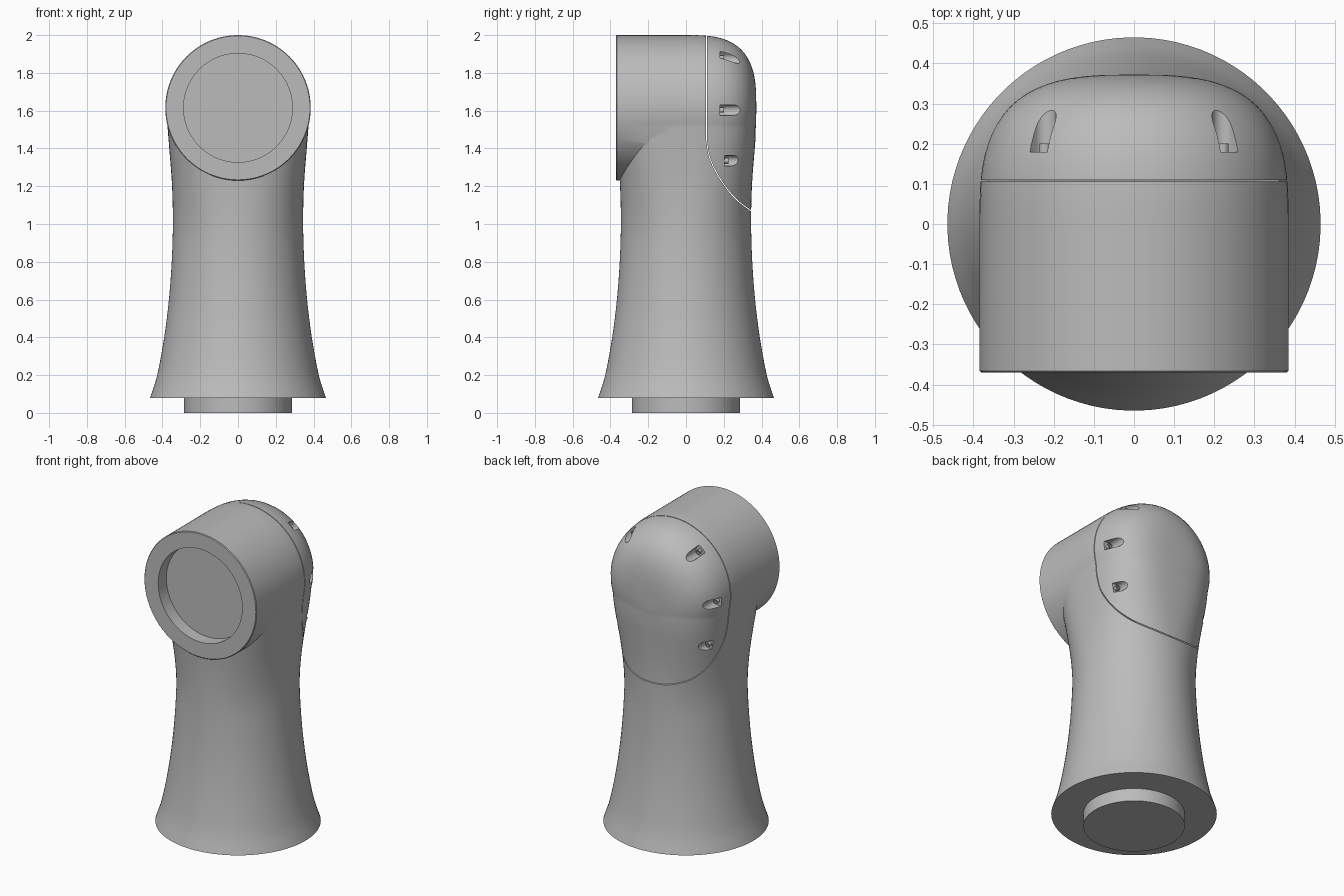
import bpy, bmesh
from math import sin, cos, pi, radians
from mathutils import Matrix, Vector

cube = bpy.data.objects.get("Cube")
if cube:
    bpy.data.objects.remove(cube, do_unlink=True)

grey = bpy.data.materials.new("light grey")
grey.use_nodes = True
grey.diffuse_color = (0.5, 0.5, 0.5, 1)
grey.node_tree.nodes["Principled BSDF"].inputs["Base Color"].default_value = (0.5, 0.5, 0.5, 1)

AXIS_Z = 1.615   # height of the horizontal joint axis
R = 0.385        # joint barrel radius
SEG = 96


def make(name, bm):
    bmesh.ops.recalc_face_normals(bm, faces=bm.faces)
    mesh = bpy.data.meshes.new(name)
    bm.to_mesh(mesh)
    bm.free()
    mesh.materials.append(grey)
    ob = bpy.data.objects.new(name, mesh)
    bpy.context.collection.objects.link(ob)
    return ob


def loft(name, rings):
    """Skin a list of point rings and cap both ends."""
    bm = bmesh.new()
    rows = [[bm.verts.new(p) for p in ring] for ring in rings]
    for a, b in zip(rows, rows[1:]):
        for i in range(len(a)):
            j = (i + 1) % len(a)
            bm.faces.new((a[i], a[j], b[j], b[i]))
    bm.faces.new(rows[0])
    bm.faces.new(rows[-1])
    return make(name, bm)


def ring_y(y, r, cx=0, cz=AXIS_Z, seg=SEG):
    return [(cx + r * cos(2 * pi * i / seg), y, cz + r * sin(2 * pi * i / seg)) for i in range(seg)]


def ring_z(z, rx, ry, n):
    """Superellipse ring; n = 2 is round, larger is squarer."""
    pts = []
    for i in range(SEG):
        c, s = cos(2 * pi * (i + 0.5) / SEG), sin(2 * pi * (i + 0.5) / SEG)
        k = (abs(c) ** n + abs(s) ** n) ** (-1 / n)
        pts.append((rx * c * k, ry * s * k, z))
    return pts


def activate(ob):
    bpy.ops.object.select_all(action='DESELECT')
    ob.select_set(True)
    bpy.context.view_layer.objects.active = ob


def boolean(ob, other, op, discard=True):
    mod = ob.modifiers.new("cut", 'BOOLEAN')
    mod.object, mod.operation, mod.solver = other, op, 'EXACT'
    activate(ob)
    bpy.ops.object.modifier_apply(modifier=mod.name)
    if discard:
        bpy.data.objects.remove(other, do_unlink=True)


def smooth(ob):
    activate(ob)
    bpy.ops.object.shade_smooth_by_angle(angle=radians(32))


def spline(points, steps):
    """Catmull-Rom curve through 2D points."""
    p = [Vector(q) for q in points]
    p = [2 * p[0] - p[1]] + p + [2 * p[-1] - p[-2]]
    out = []
    for a, b, c, d in zip(p, p[1:], p[2:], p[3:]):
        for k in range(steps):
            t = k / steps
            out.append(0.5 * (2 * b + (c - a) * t + (2 * a - 5 * b + 4 * c - d) * t ** 2
                              + (3 * b - a - 3 * c + d) * t ** 3))
    return out + [p[-2]]


# Waisted column, growing squarer toward the joint
profile = [(0.465, 0.08), (0.428, 0.2), (0.391, 0.4), (0.366, 0.6), (0.351, 0.8),
           (0.345, 1.0), (0.349, 1.2), (0.364, 1.4), (0.381, 1.612)]
rings = []
for r, z in spline(profile, 4):
    t = min(max((z - 0.9) / 0.71, 0), 1)
    rings.append(ring_z(z, r, min(r, 0.368), 2 + t * t * (3 - 2 * t)) if z > 0.9 else ring_z(z, r, r, 2))
body = loft("arm_body", rings)

# Horizontal joint barrel with a domed back
rings = [ring_y(-0.37, R - 0.004), ring_y(-0.366, R)]
for k in range(25):
    s = sin(pi / 2 * k / 24.3)
    c = cos(pi / 2 * k / 24.3)
    f = (s ** 3 + c ** 3) ** (-1 / 3)
    rings.append(ring_y(0.372 * s * f, R * c * f))
boolean(body, loft("barrel", rings), 'UNION')

# Round socket in the joint face
boolean(body, loft("socket_cutter", [ring_y(-0.5, 0.288), ring_y(-0.29, 0.288)]), 'DIFFERENCE')

# Screw pockets: (x, y, z, outward direction) for the +x side, mirrored to -x
pockets = [(0.222, 0.18, 1.878, (0.64, 0.77)), (0.342, 0.18, 1.603, (1, 0)), (0.305, 0.205, 1.335, (1, 0))]


def pocket_ring(x, y, z, out, side, r):
    """U-shaped section, open outward from the barrel axis."""
    o = Vector((out[0] * side, 0, out[1]))
    w = Vector((-o.z, 0, o.x))
    c = Vector((x * side, y, z))
    arc = [c + r * (w * cos(a) - o * sin(a)) for a in (pi * k / 12 for k in range(13))]
    return arc + [c - r * w + 0.15 * o, c + r * w + 0.15 * o]


for side in (1, -1):
    for x, y, z, out in pockets:
        cutter = loft("pocket_cutter", [pocket_ring(x, y, z, out, side, 0.028),
                                        pocket_ring(x, 0.5, z, out, side, 0.028)])
        boolean(body, cutter, 'DIFFERENCE')

# Split off the rear cover along a curved seam, leaving a fine gap
seam = spline([(0.11, 1.45), (0.125, 1.36), (0.16, 1.28), (0.21, 1.2), (0.27, 1.13), (0.345, 1.072)], 5)
outline = [Vector((0.11, 2.1))] + seam + [Vector((0.6, 0.92)), Vector((0.6, 2.1))]


def prism(name, dy, dz):
    return loft(name, [[(x, p.x + dy, p.y + dz) for p in outline] for x in (-0.6, 0.6)])


cover = body.copy()
cover.data = body.data.copy()
cover.name = "rear_cover"
bpy.context.collection.objects.link(cover)
boolean(cover, prism("cover_cutter", 0, 0), 'INTERSECT')
boolean(body, prism("body_cutter", -0.004, -0.003), 'DIFFERENCE')
smooth(body)
smooth(cover)

# Socket-head screws seated in the pockets
for side, label in ((1, "left"), (-1, "right")):
    for i, (x, y, z, out) in enumerate(pockets):
        steps = [(y - 0.01, 0.014), (y + 0.02, 0.014), (y + 0.02, 0.008), (y + 0.008, 0.008)]
        screw = loft(f"{label}_screw_{i + 1}", [ring_y(v, r, x * side, z, 18) for v, r in steps])
        smooth(screw)

# Mounting spigot under the base
spigot = loft("base_spigot", [ring_z(0, 0.285, 0.285, 2), ring_z(0.085, 0.285, 0.285, 2)])
smooth(spigot)
